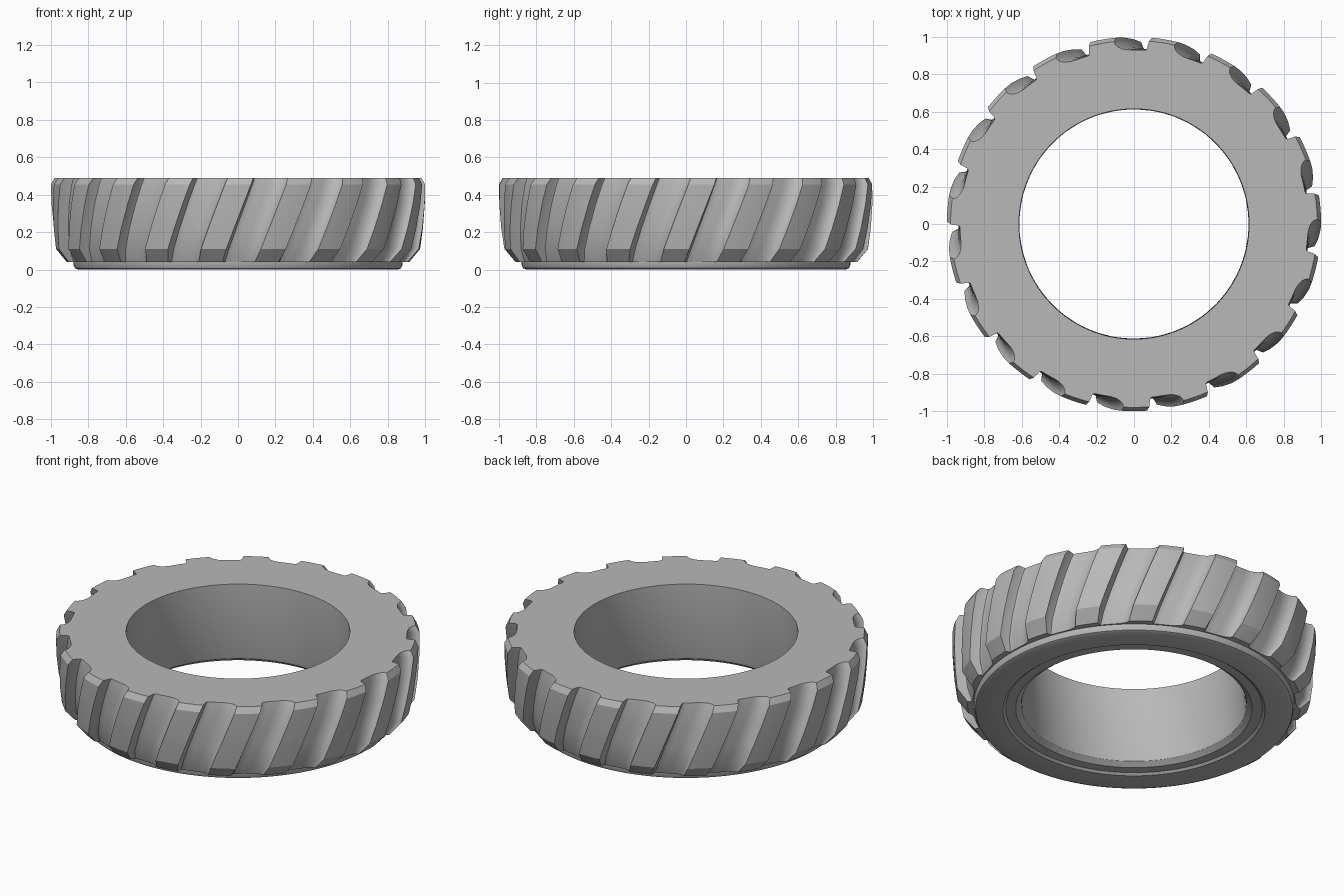
import bpy, bmesh, math

cube = bpy.data.objects.get("Cube")
if cube:
    bpy.data.objects.remove(cube, do_unlink=True)

LUGS = 19
PITCH = 2 * math.pi / LUGS
HALF = 0.07          # half the angular width of a lug
FILLET = 0.09        # angular width of the rounded lug flank
FILLET_STEPS = 9

# One lug and one groove around the rim: (angle, height from groove floor to lug)
pattern = [(HALF * k / 2, 1.0) for k in range(-2, 3)]
pattern += [(HALF + 0.008, 0.2), (HALF + 0.012, 0.06), (HALF + 0.022, 0.0), (HALF + 0.05, 0.0)]
for i in range(FILLET_STEPS):
    a = math.radians(84) * i / (FILLET_STEPS - 1)
    start = PITCH - HALF - FILLET
    pattern.append((start + FILLET * math.sin(a) * 0.99, 1 - math.cos(a)))

# Closed cross-section: (height, groove floor radius, lug radius)
section = [
    (0.49, 0.615, 0.615), (0.49, 0.93, 0.98), (0.455, 0.935, 1.0), (0.35, 0.938, 0.998),
    (0.22, 0.93, 0.988), (0.11, 0.914, 0.973), (0.04, 0.888, 0.915), (0.04, 0.88, 0.88),
    (0.022, 0.878, 0.878), (0.007, 0.871, 0.871), (0.0, 0.855, 0.855), (0.0, 0.72, 0.72),
    (0.012, 0.705, 0.705), (0.012, 0.65, 0.65), (0.035, 0.62, 0.62), (0.05, 0.615, 0.615),
]


def lean(z):
    """Angle by which the lugs slant at a given height."""
    return 0.39 * (z - 0.455)


# Tyre with slanted lugs, swept around the axis
bm = bmesh.new()
columns = []
for lug in range(LUGS):
    for u, h in pattern:
        column = []
        for z, floor, top in section:
            a = -math.pi / 2 + lug * PITCH + u + lean(z)
            r = floor + (top - floor) * h
            column.append(bm.verts.new((r * math.cos(a), r * math.sin(a), z)))
        columns.append(column)

rows = len(section)
for i, left in enumerate(columns):
    right = columns[(i + 1) % len(columns)]
    for j in range(rows):
        k = (j + 1) % rows
        bm.faces.new((left[j], left[k], right[k], right[j]))
bmesh.ops.recalc_face_normals(bm, faces=bm.faces)

mesh = bpy.data.meshes.new("tyre")
bm.to_mesh(mesh)
bm.free()
tyre = bpy.data.objects.new("tyre", mesh)
bpy.context.collection.objects.link(tyre)

# Plain grey
grey = bpy.data.materials.new("plain grey")
grey.use_nodes = True
colour = (0.48, 0.48, 0.48, 1)
grey.diffuse_color = colour
grey.node_tree.nodes["Principled BSDF"].inputs["Base Color"].default_value = colour
mesh.materials.append(grey)

# Smooth curves with crisp edges
bpy.ops.object.select_all(action="DESELECT")
tyre.select_set(True)
bpy.context.view_layer.objects.active = tyre
bpy.ops.object.shade_smooth_by_angle(angle=math.radians(25))
